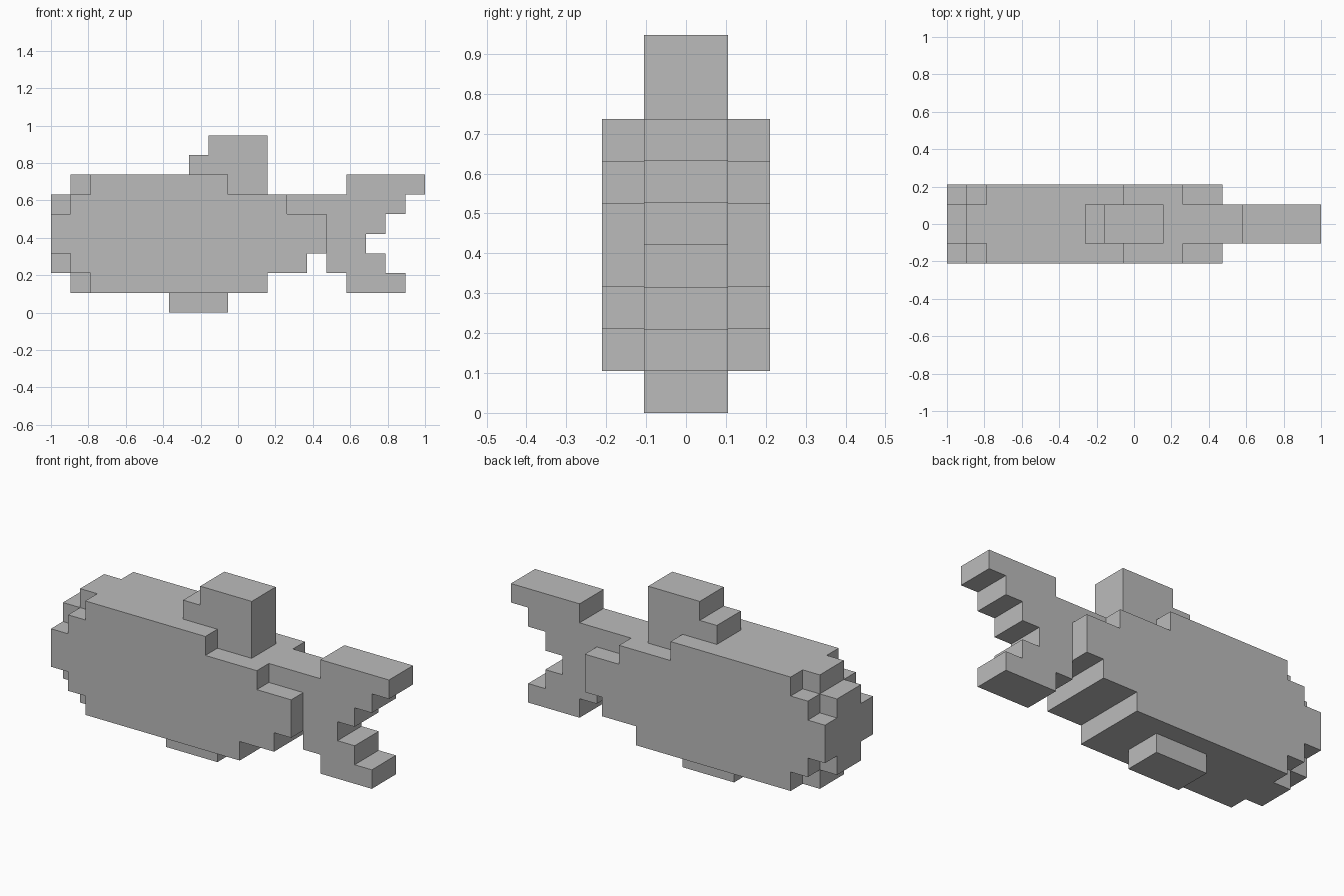
import bpy
import bmesh
from mathutils import Vector

if "Cube" in bpy.data.objects:
    bpy.data.objects.remove(bpy.data.objects["Cube"])

U = 2 / 19  # block size

grey = bpy.data.materials.new("plain_grey")
grey.diffuse_color = (0.5, 0.5, 0.5, 1)
grey.use_nodes = True
grey.node_tree.nodes["Principled BSDF"].inputs["Base Color"].default_value = grey.diffuse_color


def blocks(columns, y_cells):
    """Cells from (x start, x end, z start, z end) spans, in block units."""
    return {(x, y, z)
            for x0, x1, z0, z1 in columns
            for x in range(x0, x1)
            for y in y_cells
            for z in range(z0, z1)}


CORE = (-1, 0)    # middle slab, two blocks thick
FLANKS = (-2, 1)  # outer layer on both sides

parts = {
    # long body: middle slab plus slightly smaller rounded flanks
    "fish_body": blocks([(0, 1, 2, 6), (1, 9, 1, 7), (9, 11, 1, 6),
                         (11, 13, 2, 6), (13, 14, 3, 6)], CORE)
    | blocks([(0, 1, 3, 5), (1, 2, 2, 6), (2, 9, 1, 7), (9, 11, 1, 6),
              (11, 12, 2, 6), (12, 13, 2, 5), (13, 14, 3, 5)], FLANKS),
    # stepped fin on the back
    "dorsal_fin": blocks([(7, 8, 7, 8), (8, 9, 7, 9), (9, 11, 6, 9)], CORE),
    # flat fin under the belly
    "belly_fin": blocks([(6, 9, 0, 1)], CORE),
    # forked tail with stepped notch
    "tail_fin": blocks([(14, 15, 2, 6), (15, 16, 1, 7),
                        (16, 17, 1, 3), (16, 17, 4, 7),
                        (17, 18, 1, 2), (17, 18, 5, 7),
                        (18, 19, 6, 7)], CORE),
}
solid = set().union(*parts.values())


def build_part(name, cells):
    """Make only the outside faces of the blocks."""
    bm = bmesh.new()
    verts = {}

    def vert(p):
        key = tuple(p)
        if key not in verts:
            verts[key] = bm.verts.new(((p[0] - 9.5) * U, p[1] * U, p[2] * U))
        return verts[key]

    for cell in sorted(cells):
        for axis in range(3):
            b, c = (axis + 1) % 3, (axis + 2) % 3
            for side in (0, 1):
                beside = list(cell)
                beside[axis] += 2 * side - 1
                if tuple(beside) in solid:
                    continue
                ring = []
                for i, j in ((0, 0), (1, 0), (1, 1), (0, 1)):
                    p = list(cell)
                    p[axis] += side
                    p[b] += i
                    p[c] += j
                    ring.append(vert(p))
                bm.faces.new(ring if side else ring[::-1])

    mesh = bpy.data.meshes.new(name)
    bm.to_mesh(mesh)
    bm.free()
    mesh.materials.append(grey)
    bpy.context.collection.objects.link(bpy.data.objects.new(name, mesh))


for part_name, part_cells in parts.items():
    build_part(part_name, part_cells)
